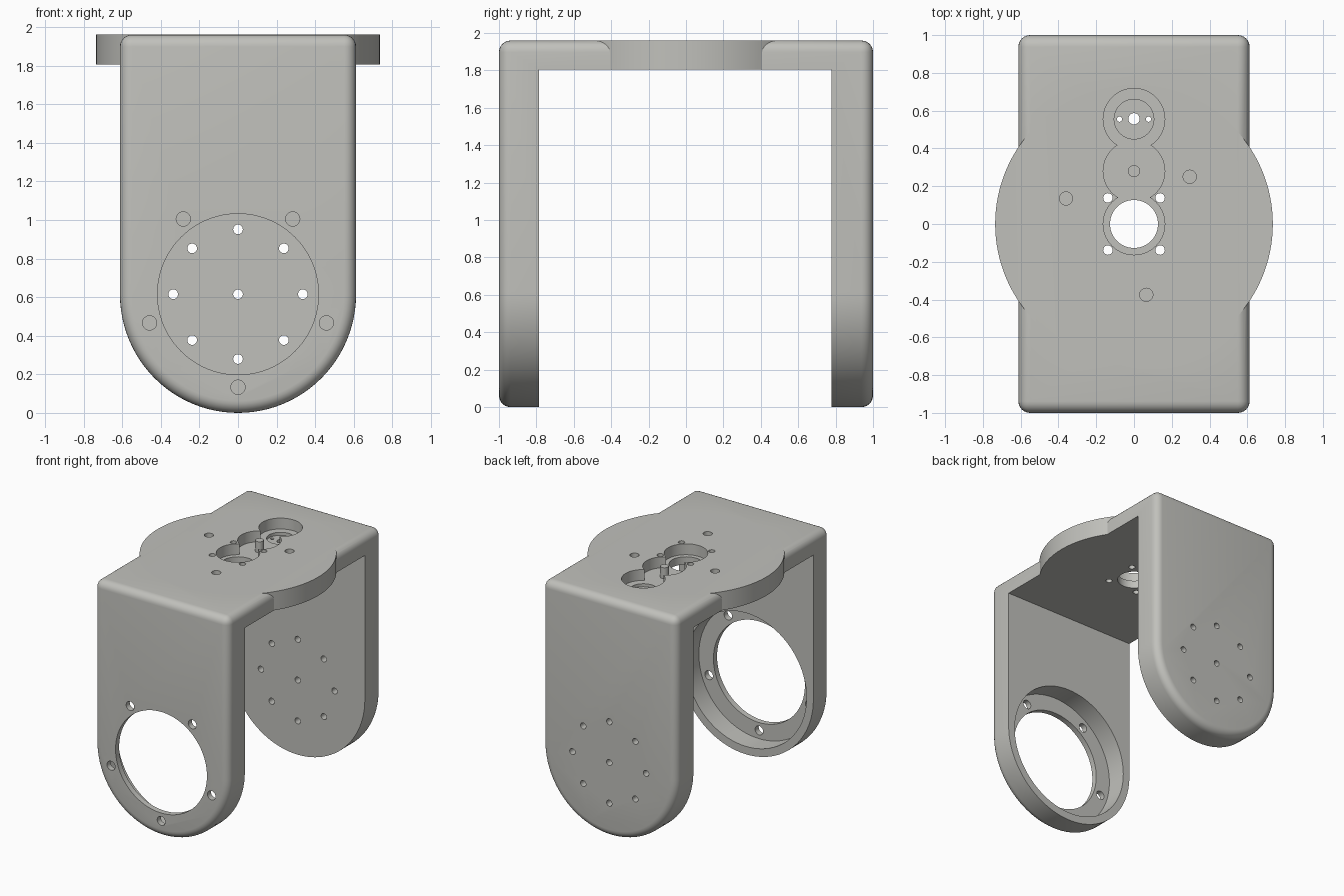
import bpy, bmesh, math
from mathutils import Matrix

if "Cube" in bpy.data.objects:
    bpy.data.objects.remove(bpy.data.objects["Cube"])

TOP, UNDER = 1.96, 1.806      # top plate faces
HALF, PIVOT = 0.612, 0.615    # half width, height of the pivot axis
FRONT_IN, BACK_IN = -0.785, 0.778

grey = bpy.data.materials.new("warm grey")
grey.diffuse_color = (0.53, 0.53, 0.50, 1)
grey.use_nodes = True
grey.node_tree.nodes["Principled BSDF"].inputs["Base Color"].default_value = grey.diffuse_color


def make_object(name, bm):
    bmesh.ops.recalc_face_normals(bm, faces=bm.faces)
    mesh = bpy.data.meshes.new(name)
    bm.to_mesh(mesh)
    bm.free()
    mesh.materials.append(grey)
    ob = bpy.data.objects.new(name, mesh)
    bpy.context.collection.objects.link(ob)
    return ob


def add_cylinder(bm, r, a, b, u, v, axis, seg):
    """Cylinder from a to b along the axis; (u, v) is (x, z) for Y, (x, y) for Z."""
    mid = (a + b) / 2
    if axis == 'Y':
        m = Matrix.Translation((u, mid, v)) @ Matrix.Rotation(math.pi / 2, 4, 'X')
    else:
        m = Matrix.Translation((u, v, mid))
    bmesh.ops.create_cone(bm, cap_ends=True, segments=seg, radius1=r, radius2=r,
                          depth=abs(b - a), matrix=m)


def cylinders(name, r, a, b, points, axis, seg=32):
    bm = bmesh.new()
    for u, v in points:
        add_cylinder(bm, r, a, b, u, v, axis, seg)
    return make_object(name, bm)


def combine(target, tool, operation='DIFFERENCE'):
    tool.hide_render = True
    mod = target.modifiers.new(operation, 'BOOLEAN')
    mod.operation, mod.solver, mod.object = operation, 'EXACT', tool
    bpy.context.view_layer.objects.active = target
    bpy.ops.object.modifier_apply(modifier=mod.name)
    bpy.data.objects.remove(tool)


def ring(count, radius, start):
    steps = [start + 2 * math.pi * i / count for i in range(count)]
    return [(radius * math.cos(t), PIVOT + radius * math.sin(t)) for t in steps]


# Solid arch block: square top, round bottom, rounded outer edges
outline = [(HALF, TOP)]
for i in range(49):
    t = -math.pi * i / 48
    outline.append((HALF * math.cos(t), PIVOT + PIVOT * math.sin(t)))
outline.append((-HALF, TOP))
bm = bmesh.new()
cap = bm.faces.new([bm.verts.new((x, -1, z)) for x, z in outline])
swept = bmesh.ops.extrude_face_region(bm, geom=[cap], use_keep_orig=True)['geom']
bmesh.ops.translate(bm, vec=(0, 2, 0),
                    verts=[g for g in swept if isinstance(g, bmesh.types.BMVert)])
bmesh.ops.recalc_face_normals(bm, faces=bm.faces)
rounded = [e for e in bm.edges
           if abs(e.verts[0].co.y - e.verts[1].co.y) < 0.01
           or min(v.co.z for v in e.verts) > TOP - 0.01]
bmesh.ops.bevel(bm, geom=rounded, offset=0.062, offset_type='OFFSET', segments=6,
                profile=0.5, affect='EDGES', clamp_overlap=True)
bracket = make_object("fork_bracket", bm)

# Round flange through the top plate
combine(bracket, cylinders("flange", 0.735, 1.7, TOP, [(0, 0)], 'Z', 128), 'UNION')

# Open space between the two arms
bm = bmesh.new()
bmesh.ops.create_cube(bm, size=1)
bmesh.ops.scale(bm, vec=(3, BACK_IN - FRONT_IN, UNDER + 1), verts=bm.verts)
bmesh.ops.translate(bm, vec=(0, (BACK_IN + FRONT_IN) / 2, (UNDER - 1) / 2), verts=bm.verts)
combine(bracket, make_object("arm_gap", bm))

# Front arm: bearing seat, opening and five screw holes
centre = [(0, PIVOT)]
combine(bracket, cylinders("bearing_seat", 0.55, -0.953, -0.7, centre, 'Y', 96))
combine(bracket, cylinders("bearing_opening", 0.417, -1.1, -0.7, centre, 'Y', 96))
combine(bracket, cylinders("seat_screws", 0.037, -1.1, -0.7,
                           ring(5, 0.482, -math.pi / 2), 'Y'))

# Back arm: ring of eight holes and a centre hole
combine(bracket, cylinders("horn_screws", 0.025, 0.7, 1.1,
                           ring(8, 0.336, 0) + centre, 'Y', 24))

# Top plate: three overlapping gear pockets, sharing one floor
FLOOR = TOP - 0.09
for y in (0, 0.28, 0.555):
    combine(bracket, cylinders("gear_pocket", 0.163, FLOOR, 2.1, [(0, y)], 'Z', 64))
combine(bracket, cylinders("motor_recess", 0.105, FLOOR - 0.025, 2.1, [(0, 0.555)], 'Z', 48))

# Top plate: through holes
LOW = 1.7
combine(bracket, cylinders("shaft_hole", 0.127, LOW, 2.1, [(0, 0)], 'Z', 64))
combine(bracket, cylinders("motor_hole", 0.03, LOW, 2.1, [(0, 0.557)], 'Z', 24))
combine(bracket, cylinders("motor_screws", 0.014, LOW, 2.1,
                           [(s * 0.077, 0.555) for s in (-1, 1)], 'Z', 16))
combine(bracket, cylinders("shaft_screws", 0.025, LOW, 2.1,
                           [(s * 0.138, t * 0.138) for s in (-1, 1) for t in (-1, 1)], 'Z', 24))

# Top plate: blind holes
combine(bracket, cylinders("blind_holes", 0.035, TOP - 0.09, 2.1,
                           [(-0.36, 0.135), (0.295, 0.25), (0.065, -0.375)], 'Z'))

# Axle peg standing in the middle pocket
peg = cylinders("axle_peg", 0.032, FLOOR - 0.01, TOP, [(0, 0.28)], 'Z')

# Smooth curves, sharp edges
for ob in (bracket, peg):
    bpy.ops.object.select_all(action='DESELECT')
    ob.select_set(True)
    bpy.context.view_layer.objects.active = ob
    bpy.ops.object.shade_smooth_by_angle(angle=math.radians(30))
